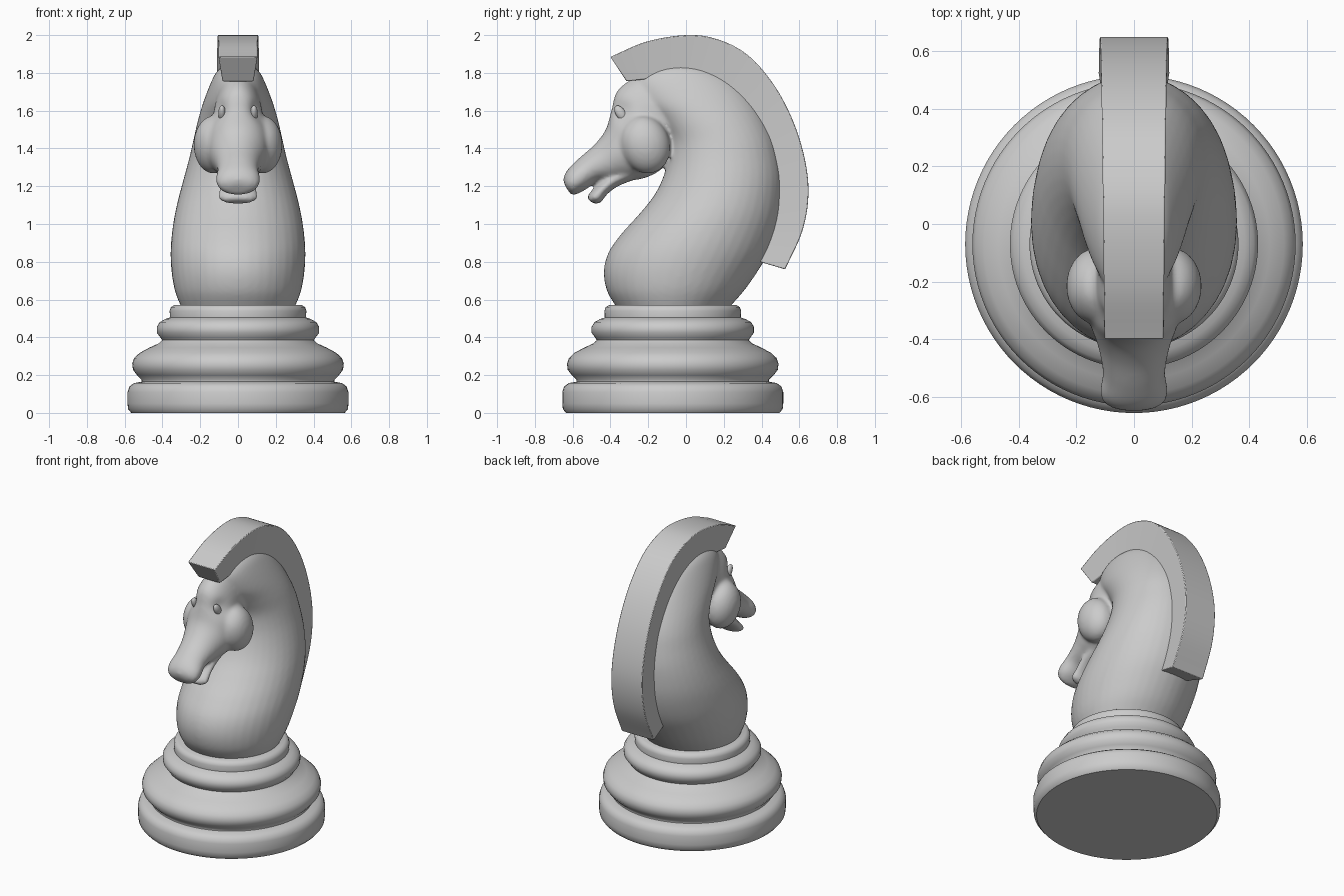
import bpy, bmesh, math
from mathutils import Vector

if "Cube" in bpy.data.objects:
    bpy.data.objects.remove(bpy.data.objects["Cube"])

def spline(pts, n):
    """Catmull-Rom interpolation of equal-length tuples."""
    P = [Vector(p) for p in pts]
    P = [P[0] * 2 - P[1]] + P + [P[-1] * 2 - P[-2]]
    out = []
    for i in range(1, len(P) - 2):
        a, b, c, d = P[i - 1:i + 3]
        for k in range(n):
            t = k / n
            out.append(0.5 * (2 * b + (c - a) * t + (2 * a - 5 * b + 4 * c - d) * t * t
                              + (3 * b - a - 3 * c + d) * t ** 3))
    return out + [P[-2]]

def rings_to_object(name, rings):
    bm = bmesh.new()
    R = [[bm.verts.new(p) for p in r] for r in rings]
    n = len(R[0])
    for a, b in zip(R, R[1:]):
        for i in range(n):
            bm.faces.new((a[i], a[(i + 1) % n], b[(i + 1) % n], b[i]))
    bm.faces.new(R[0])
    bm.faces.new(R[-1])
    bmesh.ops.recalc_face_normals(bm, faces=bm.faces)
    me = bpy.data.meshes.new(name)
    bm.to_mesh(me)
    bm.free()
    ob = bpy.data.objects.new(name, me)
    bpy.context.collection.objects.link(ob)
    return ob

def select(*obs):
    bpy.ops.object.select_all(action='DESELECT')
    for o in obs:
        o.select_set(True)
    bpy.context.view_layer.objects.active = obs[0]

def loft(name, sections, steps=6, n=40):
    """Elliptical sections given as (y0, z0, y1, z1, half_width)."""
    a = spline([(s[0], s[1], s[4]) for s in sections], steps)
    b = spline([(s[2], s[3], s[4]) for s in sections], steps)
    rings = []
    for p, q in zip(a, b):
        ring = []
        for i in range(n):
            t = 2 * math.pi * i / n
            c = (1 + math.cos(t)) / 2
            ring.append((p[2] * math.sin(t), p[0] + (q[0] - p[0]) * c, p[1] + (q[1] - p[1]) * c))
        rings.append(ring)
    return rings_to_object(name, rings)

def ellipsoid(name, loc, scale, rot=(0, 0, 0)):
    bpy.ops.mesh.primitive_uv_sphere_add(segments=32, ring_count=16, location=loc, rotation=rot)
    ob = bpy.context.object
    ob.name = name
    ob.scale = scale
    bpy.ops.object.shade_smooth()
    return ob

# turned base
profile = [(0.565, 0.0), (0.582, 0.02), (0.585, 0.05), (0.585, 0.11), (0.575, 0.14), (0.55, 0.158),
           (0.51, 0.165), (0.51, 0.175), (0.535, 0.2), (0.556, 0.228), (0.56, 0.26), (0.55, 0.29),
           (0.52, 0.318), (0.47, 0.345), (0.42, 0.368), (0.402, 0.385), (0.412, 0.4), (0.43, 0.425),
           (0.43, 0.455), (0.415, 0.48), (0.385, 0.497), (0.36, 0.505), (0.362, 0.54), (0.355, 0.56),
           (0.335, 0.572)]
base = rings_to_object("turned_base", [
    [(r * math.cos(2 * math.pi * i / 96), -0.07 + r * math.sin(2 * math.pi * i / 96), z)
     for i in range(96)] for r, z in profile])
select(base)
bpy.ops.object.shade_smooth_by_angle(angle=math.radians(45))

# neck, from front edge to back edge at each height
neck = loft("neck_and_head", [
    (-0.34, 0.52, 0.20, 0.52, 0.28), (-0.375, 0.57, 0.24, 0.57, 0.305), (-0.42, 0.65, 0.31, 0.65, 0.335),
    (-0.435, 0.75, 0.38, 0.75, 0.352), (-0.41, 0.85, 0.44, 0.85, 0.357), (-0.34, 0.95, 0.48, 0.95, 0.35),
    (-0.25, 1.05, 0.505, 1.05, 0.335), (-0.17, 1.15, 0.515, 1.15, 0.312), (-0.12, 1.25, 0.515, 1.25, 0.285),
    (-0.095, 1.35, 0.50, 1.35, 0.258), (-0.10, 1.45, 0.475, 1.45, 0.235), (-0.16, 1.55, 0.43, 1.55, 0.212),
    (-0.25, 1.65, 0.37, 1.65, 0.182), (-0.28, 1.75, 0.28, 1.75, 0.143), (-0.22, 1.81, 0.18, 1.81, 0.11),
    (-0.12, 1.85, 0.07, 1.85, 0.06)])

# head, from brow line to jaw line
head = loft("head", [
    (-0.24, 1.80, 0.06, 1.45, 0.12), (-0.36, 1.71, -0.07, 1.38, 0.135), (-0.395, 1.60, -0.13, 1.29, 0.16),
    (-0.425, 1.50, -0.23, 1.24, 0.155), (-0.485, 1.42, -0.35, 1.23, 0.125),
    (-0.57, 1.345, -0.46, 1.225, 0.108), (-0.625, 1.29, -0.535, 1.18, 0.118),
    (-0.648, 1.245, -0.585, 1.155, 0.10), (-0.645, 1.21, -0.61, 1.155, 0.055)])
jaw = loft("lower_jaw", [
    (-0.32, 1.32, -0.26, 1.24, 0.10), (-0.42, 1.255, -0.36, 1.20, 0.10), (-0.475, 1.20, -0.42, 1.155, 0.10),
    (-0.51, 1.165, -0.45, 1.115, 0.105), (-0.525, 1.135, -0.485, 1.105, 0.07)])
cheeks = [ellipsoid("cheek", (s * 0.13, -0.215, 1.42), (0.105, 0.13, 0.155), (0.3, 0, 0)) for s in (-1, 1)]

# fuse and soften the carved parts
select(neck, head, jaw, *cheeks)
bpy.ops.object.join()
m = neck.modifiers.new("fuse", 'REMESH')
m.mode = 'VOXEL'
m.voxel_size = 0.012
m = neck.modifiers.new("soften", 'SMOOTH')
m.factor = 0.5
m.iterations = 7
for m in list(neck.modifiers):
    bpy.ops.object.modifier_apply(modifier=m.name)

# eye sockets
for v in neck.data.vertices:
    d2 = (v.co.y + 0.35) ** 2 + (v.co.z - 1.6) ** 2
    v.co.x *= 1 - 0.25 * math.exp(-d2 / 0.06 ** 2)
bpy.ops.object.shade_smooth()

# eyes, seated on the socket surface
for s, side in ((-1, "left"), (1, "right")):
    hit, loc, _, _ = neck.ray_cast(Vector((s, -0.345, 1.585)), Vector((-s, 0, 0)))
    x = loc.x if hit else s * 0.11
    ellipsoid(side + "_eye", (x, -0.345, 1.585), (0.02, 0.026, 0.048), (0.6, 0, 0))

# mane strip, outer and inner edges
outer = spline([(-0.40, 1.885), (-0.21, 1.965), (0, 2.0), (0.16, 1.98), (0.32, 1.90), (0.46, 1.745),
                (0.565, 1.55), (0.63, 1.34), (0.648, 1.15), (0.615, 0.96), (0.525, 0.76)], 6)
inner = spline([(-0.315, 1.755), (-0.18, 1.77), (-0.02, 1.78), (0.08, 1.76), (0.2, 1.69), (0.3, 1.58),
                (0.375, 1.43), (0.42, 1.27), (0.43, 1.1), (0.42, 0.95), (0.39, 0.80)], 6)
rings = []
for i, (o, p) in enumerate(zip(outer, inner)):
    t = i / (len(outer) - 1)
    wo, wi = 0.103 + 0.02 * t, 0.082 + 0.02 * t
    rings.append([(-wo, *o), (wo, *o), (wi, *p), (-wi, *p)])
mane = rings_to_object("mane", rings)
m = mane.modifiers.new("edge", 'BEVEL')
m.width = 0.005
m.segments = 2
m.angle_limit = math.radians(40)
select(mane)
bpy.ops.object.shade_smooth_by_angle(angle=math.radians(35))
